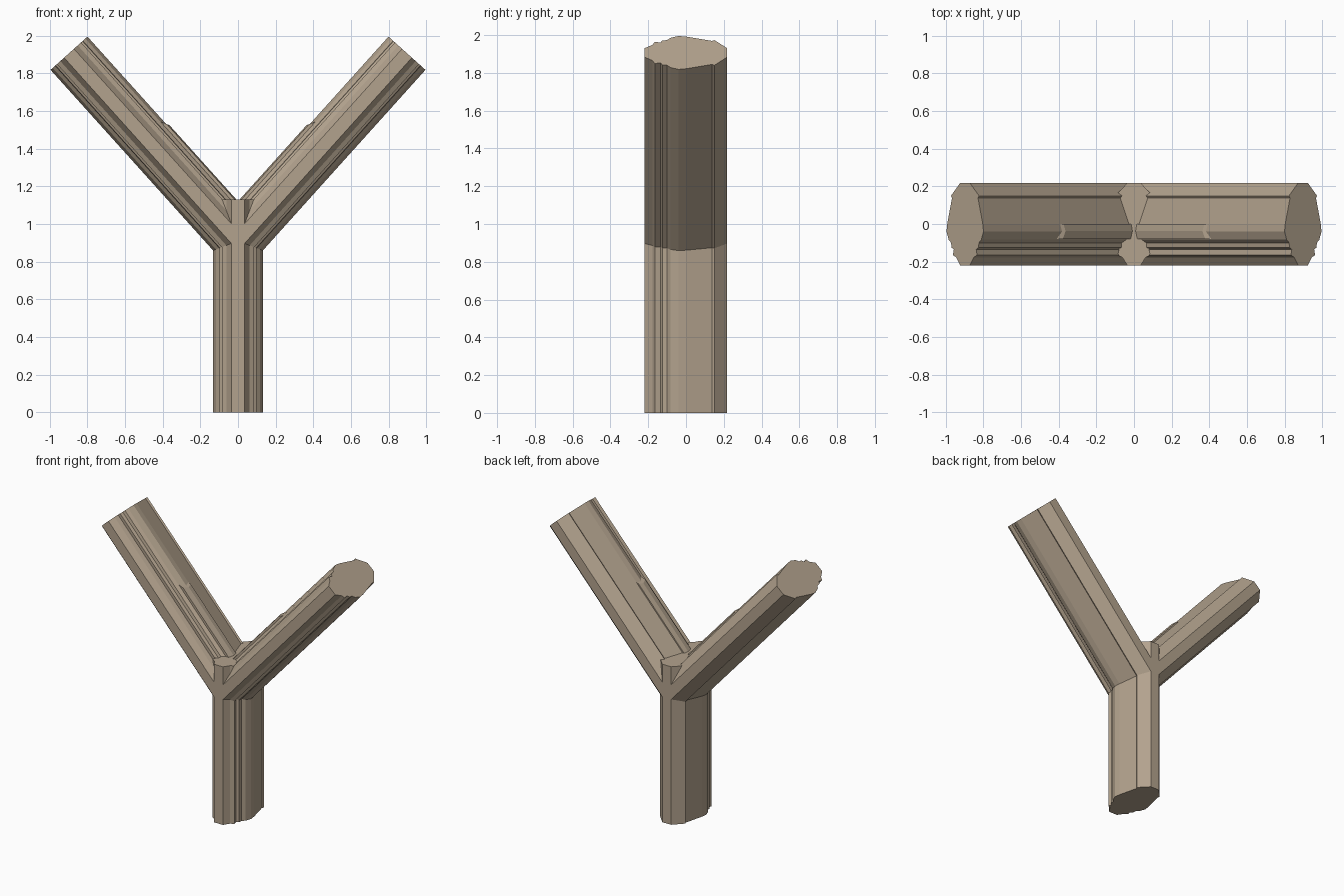
import bpy
import bmesh
import math
from mathutils import Matrix

if "Cube" in bpy.data.objects:
    bpy.data.objects.remove(bpy.data.objects["Cube"])

# weathered tan used for the whole model
tan = bpy.data.materials.new("weathered_tan")
tan.diffuse_color = (0.45, 0.365, 0.27, 1.0)
tan.use_nodes = True
tan.node_tree.nodes["Principled BSDF"].inputs["Base Color"].default_value = tan.diffuse_color

# half cross-section of the grooved beam: (depth, half width)
HALF = [(-.22, .035), (-.178, .062), (-.165, .086), (-.135, .08), (-.125, .097),
        (-.10, .099), (-.083, .117), (-.04, .132), (0, .127),
        (.138, .093), (.15, .10), (.218, .035)]
OUTLINE = [(w, y) for y, w in HALF] + [(-w, y) for y, w in reversed(HALF)]

FORK_Z = 0.91                 # height where the branches spring from the stem
TILT = math.radians(42)
ARM_LENGTH = 1.3416


def prism(name, bottom, top, matrix):
    """Closed solid between two matching rings of points."""
    bm = bmesh.new()
    a = [bm.verts.new(p) for p in bottom]
    b = [bm.verts.new(p) for p in top]
    n = len(a)
    for i in range(n):
        j = (i + 1) % n
        bm.faces.new((a[i], a[j], b[j], b[i]))
    bm.faces.new(a[::-1])
    bm.faces.new(b)
    bm.transform(matrix)
    bmesh.ops.recalc_face_normals(bm, faces=bm.faces)
    mesh = bpy.data.meshes.new(name)
    bm.to_mesh(mesh)
    bm.free()
    mesh.materials.append(tan)
    obj = bpy.data.objects.new(name, mesh)
    bpy.context.collection.objects.link(obj)
    return obj


def beam(name, length, matrix):
    return prism(name, [(x, y, 0) for x, y in OUTLINE],
                 [(x, y, length) for x, y in OUTLINE], matrix)


# upright stem
beam("stem", 1.13, Matrix.Identity(4))

# two mirrored branches, each with a raised ridge on its inner lower half
RIDGE = [(-.09, -.08), (-.134, -.08), (-.141, -.037), (-.136, 0), (-.09, 0)]
for side, sign in (("right", 1), ("left", -1)):
    place = (Matrix.Diagonal((sign, 1, 1, 1)) @ Matrix.Translation((0, 0, FORK_Z))
             @ Matrix.Rotation(TILT, 4, 'Y'))
    beam(side + "_branch", ARM_LENGTH, place)
    prism(side + "_ridge", [(x, y, 0.1) for x, y in RIDGE],
          [(x, y, 0.70 + 2.0 * (x + .141)) for x, y in RIDGE], place)
